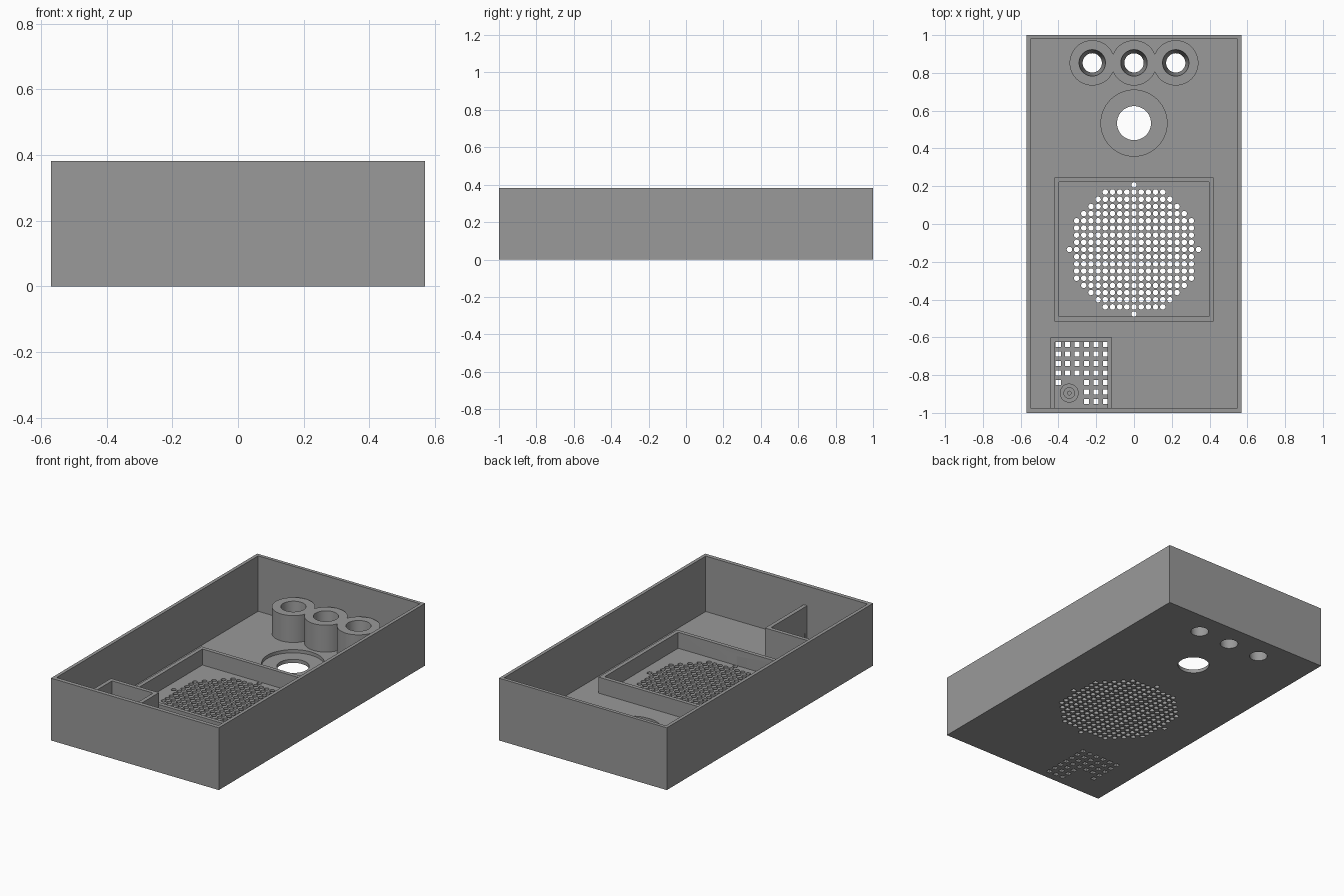
import bpy, bmesh
from math import radians
from mathutils import Matrix

if "Cube" in bpy.data.objects:
    bpy.data.objects.remove(bpy.data.objects["Cube"])

W, L, H = 0.57, 1.0, 0.382      # half width, half length, height
FLOOR = 0.042

gray = bpy.data.materials.new("plain gray")
gray.diffuse_color = (0.32, 0.32, 0.32, 1)
gray.use_nodes = True
gray.node_tree.nodes["Principled BSDF"].inputs["Base Color"].default_value = gray.diffuse_color


def box(bm, x0, x1, y0, y1, z0, z1):
    m = Matrix.Translation(((x0 + x1) / 2, (y0 + y1) / 2, (z0 + z1) / 2))
    bmesh.ops.create_cube(bm, size=1, matrix=m @ Matrix.Diagonal((x1 - x0, y1 - y0, z1 - z0, 1)))


def cyl(bm, x, y, z0, z1, r0, r1=None, seg=48):
    bmesh.ops.create_cone(bm, cap_ends=True, segments=seg, radius1=r0,
                          radius2=r0 if r1 is None else r1, depth=z1 - z0,
                          matrix=Matrix.Translation((x, y, (z0 + z1) / 2)))


def make(name, build):
    bm = bmesh.new()
    build(bm)
    me = bpy.data.meshes.new(name)
    bm.to_mesh(me)
    bm.free()
    me.materials.append(gray)
    ob = bpy.data.objects.new(name, me)
    bpy.context.collection.objects.link(ob)
    return ob


def combine(target, name, build, op):
    tool = make(name, build)
    mod = target.modifiers.new(name, 'BOOLEAN')
    mod.operation, mod.object, mod.solver = op, tool, 'MANIFOLD'
    bpy.context.view_layer.objects.active = target
    bpy.ops.object.modifier_apply(modifier=name)
    bpy.data.objects.remove(tool)


def cut(name, build):
    combine(case, name, build, 'DIFFERENCE')


def add(name, build):
    combine(case, name, build, 'UNION')


# open tray
case = make("speaker_case", lambda bm: box(bm, -W, W, -L, L, 0, H))
cut("tray_space", lambda bm: box(bm, -W + 0.021, W - 0.021, -L + 0.025, L - 0.021, FLOOR, H + 0.1))


# rectangular rim around the speaker
def rim(bm):
    for x0, x1 in ((-0.421, -0.397), (0.397, 0.421)):
        box(bm, x0, x1, -0.515, 0.246, 0.03, 0.14)


def rim_ends(bm):
    for y0, y1 in ((-0.515, -0.491), (0.222, 0.246)):
        box(bm, -0.421, 0.421, y0, y1, 0.03, 0.14)


add("speaker_rim_sides", rim)
add("speaker_rim_ends", rim_ends)


# battery compartment against the front wall
def compartment_sides(bm):
    for x0, x1 in ((-0.442, -0.418), (-0.14, -0.116)):
        box(bm, x0, x1, -0.985, -0.6, 0.03, 0.262)


add("compartment_sides", compartment_sides)
add("compartment_back", lambda bm: box(bm, -0.442, -0.116, -0.624, -0.6, 0.03, 0.262))

# small screw boss inside the compartment
BX, BY = -0.343, -0.895
add("screw_boss", lambda bm: cyl(bm, BX, BY, 0.03, 0.09, 0.05))
cut("boss_bore", lambda bm: cyl(bm, BX, BY, 0.065, 0.12, 0.028))
cut("boss_pilot", lambda bm: cyl(bm, BX, BY, 0.045, 0.12, 0.01, seg=16))

# three joined button tubes with tapered bores
TUBES = (-0.221, 0, 0.221)
for tx in TUBES:
    add("button_tube", lambda bm: cyl(bm, tx, 0.853, 0.03, 0.207, 0.12))
for tx in TUBES:
    cut("button_bore", lambda bm: cyl(bm, tx, 0.853, -0.0, 0.2075, 0.051, 0.07))

# round recess with a through hole
cut("knob_recess", lambda bm: cyl(bm, 0, 0.534, 0.022, 0.1, 0.175, seg=64))
cut("knob_hole", lambda bm: cyl(bm, 0, 0.534, -0.1, 0.1, 0.09))


# round speaker grille
def grille(bm):
    for i in range(-9, 10):
        for j in range(-9, 10):
            if i * i + j * j <= 81:
                cyl(bm, i * 0.038, -0.135 + j * 0.038, -0.1, 0.1, 0.0145, seg=16)


# square vent holes, left out around the boss
def vents(bm):
    for i in range(6):
        for j in range(7):
            if not (j >= 5 and i < 3) and not (j == 4 and i in (1, 2)):
                x, y = -0.401 + i * 0.05, -0.637 - j * 0.0505
                box(bm, x - 0.0135, x + 0.0135, y - 0.0135, y + 0.0135, -0.1, 0.1)


cut("grille_holes", grille)
cut("vent_holes", vents)

# crisp edges, smooth round walls
bpy.ops.object.select_all(action='DESELECT')
case.select_set(True)
bpy.context.view_layer.objects.active = case
bpy.ops.object.shade_smooth_by_angle(angle=radians(30))
